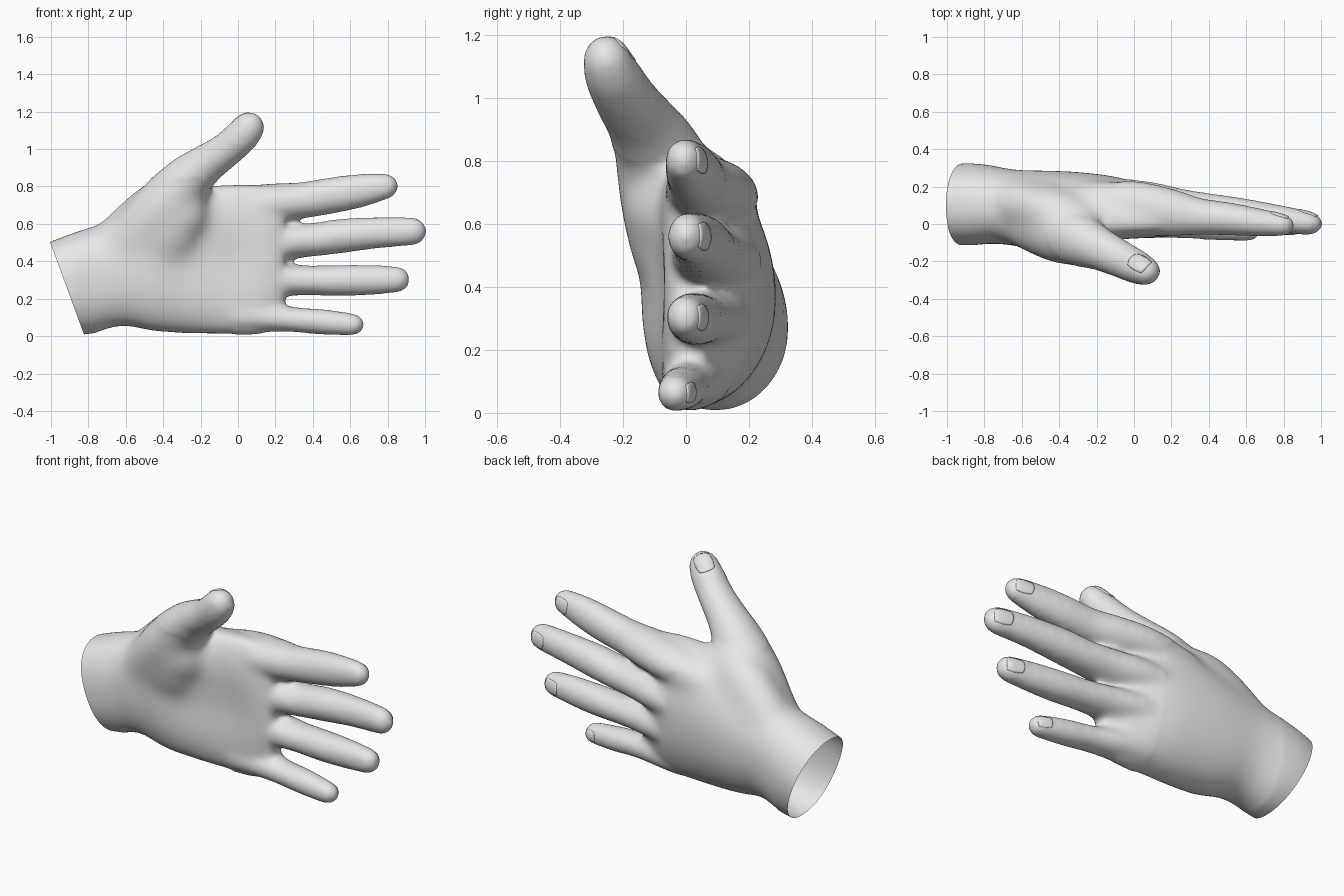
import bpy, bmesh, math
from mathutils import Vector
from mathutils.bvhtree import BVHTree

if "Cube" in bpy.data.objects:
    bpy.data.objects.remove(bpy.data.objects["Cube"])

grey = bpy.data.materials.new("light_grey")
grey.diffuse_color = (0.8, 0.8, 0.8, 1)
grey.use_nodes = True
grey.node_tree.nodes["Principled BSDF"].inputs["Base Color"].default_value = grey.diffuse_color


def refine(rows, steps=4):
    """Catmull-Rom interpolation between rows of numbers."""
    out = []
    for i in range(len(rows) - 1):
        a, b, c, d = (rows[max(i - 1, 0)], rows[i], rows[i + 1],
                      rows[min(i + 2, len(rows) - 1)])
        for s in range(steps):
            t = s / steps
            out.append([q + .5 * t * (r - p + t * (2 * p - 5 * q + 4 * r - w
                        + t * (3 * (q - r) + w - p))) for p, q, r, w in zip(a, b, c, d)])
    return out + [list(rows[-1])]


def bridge(bm, rings):
    """Skin a list of point rings into a closed solid."""
    loops = [[bm.verts.new(p) for p in r] for r in rings]
    n = len(loops[0])
    for a, b in zip(loops, loops[1:]):
        for i in range(n):
            bm.faces.new((a[i], a[(i + 1) % n], b[(i + 1) % n], b[i]))
    bm.faces.new(loops[0][::-1])
    bm.faces.new(loops[-1])


def palm(bm, sections, n=64):
    """Sections along x: (x, z low, z high, y front, y edge, y back, hollow)."""
    rings = []
    for x, z0, z1, y0, ym, y1, hollow in refine(sections):
        ring = []
        for i in range(n):
            a = 2 * math.pi * i / n
            c, s = math.cos(a), math.sin(a)
            power = 2.3 if c < 0 else 2.05      # flatter front, rounder back
            c = math.copysign(abs(c) ** (2 / power), c)
            s = math.copysign(abs(s) ** (2 / power), s)
            y = ym + c * (ym - y0 if c < 0 else y1 - ym)
            if c < 0:
                y += hollow * math.exp(-(s / .45) ** 2)
            ring.append((x, y, (z0 + z1) / 2 + s * (z1 - z0) / 2))
        rings.append(ring)
    bridge(bm, rings)


def digit(bm, path, n=28, grow=.008):
    """Elliptical tube with a rounded tip: (x, y, z, width, depth) radii."""
    path = refine(path)
    pts = [Vector(p[:3]) for p in path]
    stations = []
    for i, p in enumerate(path):
        t = (pts[min(i + 1, len(pts) - 1)] - pts[max(i - 1, 0)]).normalized()
        stations.append((pts[i], t, p[3] + grow, p[4] + grow))
    c, t, w, d = stations[-1]
    for a in (20, 40, 58, 74, 85):
        k, h = math.cos(math.radians(a)), math.sin(math.radians(a))
        stations.append((c + t * h * w * 1.05, t, w * k, d * k))
    rings = []
    for c, t, w, d in stations:
        u = Vector((0, 1, 0))
        u = (u - t * u.dot(t)).normalized()
        v = t.cross(u)
        rings.append([c + u * d * math.cos(2 * math.pi * i / n)
                      + v * w * math.sin(2 * math.pi * i / n) for i in range(n)])
    bridge(bm, rings)


bm = bmesh.new()
# wrist and palm
palm(bm, [(-1.12, -.04, .46, -.10, .11, .31, 0), (-.9, -.002, .545, -.115, .1, .325, 0),
          (-.75, .018, .595, -.105, .09, .312, 0), (-.62, .055, .65, -.12, .06, .29, 0),
          (-.45, .022, .73, -.145, .03, .287, 0), (-.25, .01, .79, -.13, .015, .275, .03),
          (-.05, .005, .81, -.1, .005, .243, .03), (.1, .006, .81, -.085, .005, .17, .015),
          (.19, .035, .79, -.065, .01, .11, 0), (.25, .1, .74, -.035, .02, .07, 0)])
# index finger
digit(bm, [(-.25, .09, .65, .09, .13), (0, .085, .69, .1, .138), (.2, .06, .712, .097, .12),
           (.35, .04, .727, .09, .092), (.5, .028, .752, .09, .082),
           (.65, .01, .777, .084, .07), (.785, -.005, .8, .064, .055)])
# middle finger
digit(bm, [(-.25, .11, .46, .09, .14), (.05, .09, .49, .095, .135), (.25, .07, .505, .088, .112),
           (.4, .062, .515, .082, .096), (.55, .05, .535, .085, .086),
           (.75, .03, .553, .077, .07), (.93, .005, .56, .07, .057)])
# ring finger
digit(bm, [(-.25, .1, .29, .08, .14), (.05, .072, .3, .09, .125), (.25, .055, .3, .078, .102),
           (.4, .045, .297, .073, .087), (.55, .03, .297, .077, .08),
           (.7, .015, .3, .074, .068), (.847, 0, .303, .065, .056)])
# little finger
digit(bm, [(-.25, .06, .14, .09, .11), (-.02, .035, .115, .09, .105), (.15, .02, .1, .07, .09),
           (.3, 0, .088, .06, .073), (.45, -.015, .076, .062, .066),
           (.613, -.033, .062, .054, .053)])
# thumb
digit(bm, [(-.78, .1, .38, .11, .12), (-.57, .02, .52, .135, .15),
           (-.4, -.045, .69, .15, .16), (-.27, -.095, .835, .125, .132),
           (-.17, -.14, .92, .1, .106), (-.07, -.188, .99, .087, .094),
           (.02, -.233, 1.07, .086, .083), (.055, -.249, 1.112, .08, .072)])
# fleshy base of the thumb
digit(bm, [(-.78, .06, .36, .1, .1), (-.56, .01, .45, .18, .13),
           (-.4, -.025, .56, .215, .15), (-.31, -.06, .65, .15, .14)])
# web between thumb and back of the hand
digit(bm, [(-.75, .12, .38, .14, .14), (-.55, .1, .53, .18, .135),
           (-.38, .055, .68, .17, .125), (-.27, .005, .77, .08, .09)])
bmesh.ops.recalc_face_normals(bm, faces=bm.faces)
mesh = bpy.data.meshes.new("hand")
bm.to_mesh(mesh)
bm.free()
hand = bpy.data.objects.new("hand", mesh)
bpy.context.collection.objects.link(hand)

# fuse the parts into one smooth skin
m = hand.modifiers.new("fuse", 'REMESH')
m.mode, m.voxel_size = 'VOXEL', 0.014
m = hand.modifiers.new("soften", 'SMOOTH')
m.factor, m.iterations = 0.5, 28
deps = bpy.context.evaluated_depsgraph_get()
skin = bpy.data.meshes.new_from_object(hand.evaluated_get(deps))
hand.modifiers.clear()
hand.data = skin

# extra softening of the palm heel and thumb base, leaving the digits crisp
bm = bmesh.new()
bm.from_mesh(skin)
soft = [v for v in bm.verts if -.75 < v.co.x < -.02 and v.co.z < .84 - max(0, v.co.x + .2)]
for _ in range(40):
    bmesh.ops.smooth_vert(bm, verts=soft, factor=.5, use_axis_x=True,
                          use_axis_y=True, use_axis_z=True)

# open slanted cut at the wrist
bmesh.ops.bisect_plane(bm, geom=bm.verts[:] + bm.edges[:] + bm.faces[:],
                       plane_co=(-1, 0, .49), plane_no=(-.49, 0, -.18),
                       clear_outer=True)
for f in bm.faces:
    f.smooth = True
bm.to_mesh(skin)
tree = BVHTree.FromBMesh(bm)
bm.free()
skin.materials.clear()
skin.materials.append(grey)


def nail(name, centre, axis, normal, length, width, n=10):
    """Thin rounded plate laid onto the skin."""
    normal = Vector(normal).normalized()
    axis = Vector(axis)
    axis = (axis - normal * axis.dot(normal)).normalized()
    side = normal.cross(axis)
    b = bmesh.new()
    grid = []
    for i in range(n + 1):
        for j in range(n + 1):
            u, v = 2 * i / n - 1, 2 * j / n - 1
            p = (Vector(centre) + normal * .3
                 + axis * u * math.sqrt(1 - .3 * v * v) * length / 2
                 + side * v * math.sqrt(1 - .3 * u * u) * width / 2)
            hit = tree.ray_cast(p, -normal)[0]
            grid.append(b.verts.new((hit or Vector(centre)) + normal * .003))
    k = n + 1
    for i in range(n):
        for j in range(n):
            b.faces.new((grid[i * k + j], grid[(i + 1) * k + j],
                         grid[(i + 1) * k + j + 1], grid[i * k + j + 1])).smooth = True
    me = bpy.data.meshes.new(name)
    b.to_mesh(me)
    b.free()
    me.materials.append(grey)
    ob = bpy.data.objects.new(name, me)
    bpy.context.collection.objects.link(ob)
    s = ob.modifiers.new("thickness", 'SOLIDIFY')
    s.thickness, s.offset = .006, -1


nail("index_nail", (.775, 0, .8), (1, -.1, .1), (.12, 1, .05), .1, .085)
nail("middle_nail", (.925, 0, .56), (1, -.1, .05), (.12, 1, 0), .105, .09)
nail("ring_nail", (.84, 0, .303), (1, -.1, 0), (.12, 1, 0), .1, .085)
nail("little_nail", (.61, -.03, .064), (1, -.1, -.1), (.12, 1, 0), .08, .066)
nail("thumb_nail", (.055, -.245, 1.115), (.6, -.25, .75), (-.4, .55, .65), .115, .1)
